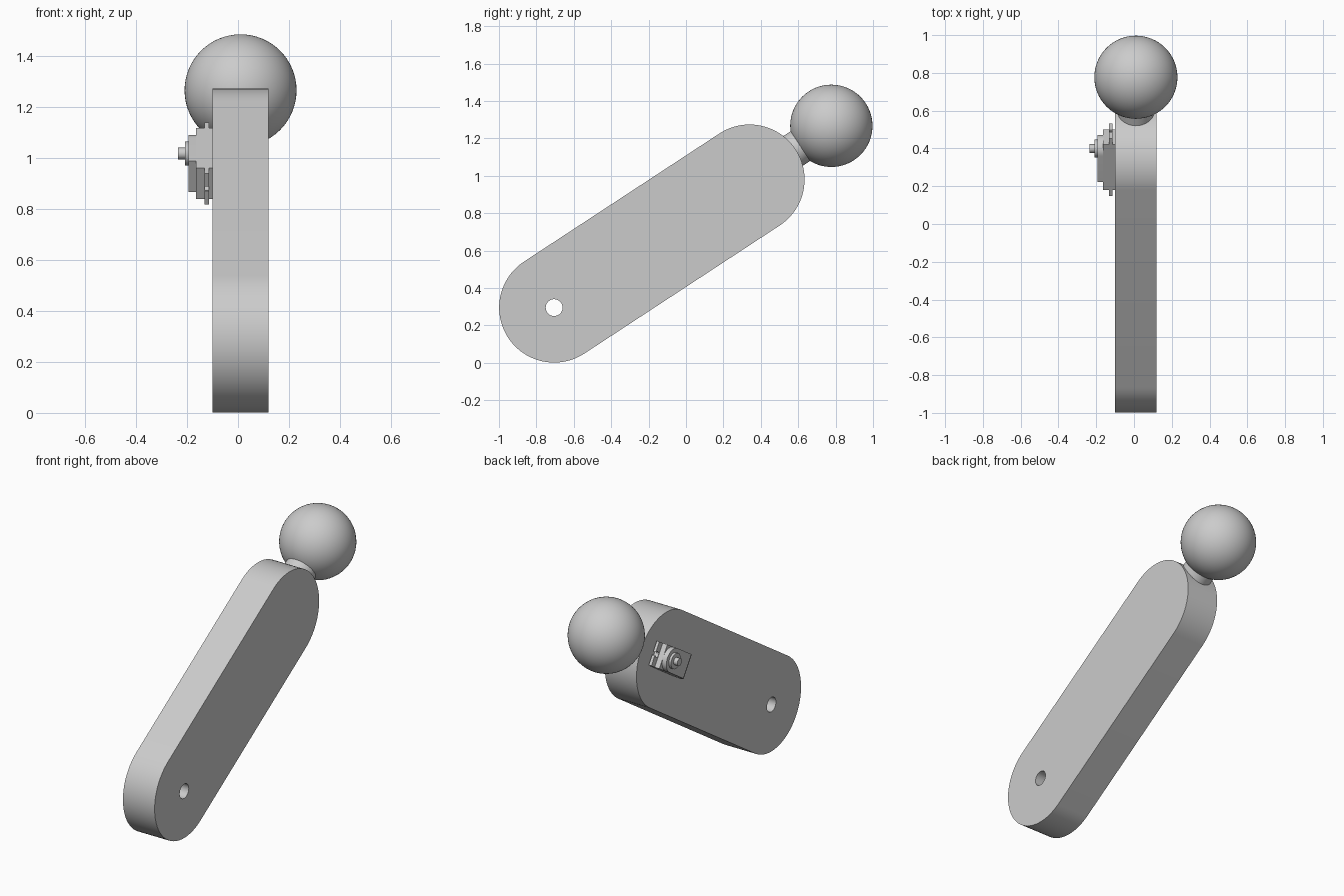
import bpy, bmesh, math
from mathutils import Matrix, Vector

cube = bpy.data.objects.get("Cube")
if cube:
    bpy.data.objects.remove(cube, do_unlink=True)

grey = bpy.data.materials.new("light grey")
grey.use_nodes = True
colour = (0.6, 0.6, 0.6, 1)
grey.diffuse_color = colour
grey.node_tree.nodes["Principled BSDF"].inputs["Base Color"].default_value = colour

# Arm frame: local x runs up the arm, local y across it, local z is world x.
# Its origin is the centre of the arm's upper round end.
FOOT = Vector((0, -0.705, 0.295))
HEAD = Vector((0, 0.34, 0.98))
LENGTH = (HEAD - FOOT).length
along = (HEAD - FOOT).normalized()
side = Vector((1, 0, 0))
across = side.cross(along)
FRAME = Matrix((along, across, side)).transposed().to_4x4()
FRAME.translation = HEAD


def arc(cx, cy, r, start, end, n):
    """Points of a circular arc, angles in degrees."""
    return [(cx + r * math.cos(math.radians(start + (end - start) * i / n)),
             cy + r * math.sin(math.radians(start + (end - start) * i / n)))
            for i in range(n + 1)]


def circle(cx, cy, r, n=40):
    return arc(cx, cy, r, 0, 360, n)[:-1]


def rect(x0, x1, w):
    return [(x0, -w), (x1, -w), (x1, w), (x0, w)]


def finish(obj):
    obj.data.materials.clear()
    obj.data.materials.append(grey)
    bpy.ops.object.select_all(action='DESELECT')
    obj.select_set(True)
    bpy.context.view_layer.objects.active = obj
    bpy.ops.object.shade_smooth_by_angle(angle=math.radians(30))


def slab(name, loops, x0, x1):
    """Outline with optional holes, extruded from x0 to x1 in world x."""
    curve = bpy.data.curves.new(name + " outline", 'CURVE')
    curve.dimensions = '2D'
    curve.fill_mode = 'BOTH'
    curve.extrude = abs(x1 - x0) / 2
    for loop in loops:
        spline = curve.splines.new('POLY')
        spline.points.add(len(loop) - 1)
        for point, (x, y) in zip(spline.points, loop):
            point.co = (x, y, 0, 1)
        spline.use_cyclic_u = True
    temp = bpy.data.objects.new(name + " outline", curve)
    bpy.context.collection.objects.link(temp)
    bpy.context.view_layer.update()
    mesh = bpy.data.meshes.new_from_object(
        temp.evaluated_get(bpy.context.evaluated_depsgraph_get()))
    bpy.data.objects.remove(temp, do_unlink=True)
    bpy.data.curves.remove(curve)
    bm = bmesh.new()
    bm.from_mesh(mesh)
    bmesh.ops.remove_doubles(bm, verts=bm.verts, dist=0.0001)
    bmesh.ops.recalc_face_normals(bm, faces=bm.faces)
    bm.to_mesh(mesh)
    bm.free()
    mesh.name = name
    obj = bpy.data.objects.new(name, mesh)
    bpy.context.collection.objects.link(obj)
    obj.matrix_world = FRAME @ Matrix.Translation((0, 0, (x0 + x1) / 2))
    finish(obj)
    return obj


# Arm with round ends and a pivot hole
R = 0.294
slab("arm", [arc(0, 0, R, -90, 90, 40) + arc(-LENGTH, 0, R, 90, 270, 40),
             circle(-LENGTH, 0, 0.045)], -0.10, 0.12)

# Ball and the short neck joining it to the arm
ball_at = Vector((0.01, 0.777, 1.267))
bpy.ops.mesh.primitive_uv_sphere_add(segments=64, ring_count=32, radius=0.22,
                                     location=ball_at)
ball = bpy.context.object
ball.name = "ball"
finish(ball)

bpy.ops.mesh.primitive_cylinder_add(vertices=48, radius=0.095, depth=0.16,
                                    location=ball_at - along * 0.22)
neck = bpy.context.object
neck.name = "neck"
neck.rotation_euler = along.to_track_quat('Z', 'Y').to_euler()
finish(neck)

# Motor: case, gear cover, boss and output shaft, stepping outwards
SHAFT = 0.071
W = 0.073
slab("motor_case", [rect(-0.143, 0.143, W)], -0.165, -0.09)
slab("gear_cover", [[(-0.093, W), (-0.093, -W)] + arc(SHAFT, 0, W, -90, 90, 24)],
     -0.194, -0.16)
slab("shaft_boss", [circle(SHAFT, 0, 0.048)], -0.209, -0.19)
slab("output_shaft", [circle(SHAFT, 0, 0.023, 24)], -0.235, -0.20)

# Mounting ears, each with a slotted screw hole
for label, s in (("upper", 1), ("lower", -1)):
    ear = [(0.14, -W), (0.182, -W), (0.182, -0.01)]
    ear += arc(0.162, 0, 0.017, -36, -324, 16) + [(0.182, 0.01), (0.182, W), (0.14, W)]
    slab(label + "_mounting_ear", [[(s * x, y) for x, y in ear]], -0.132, -0.114)
